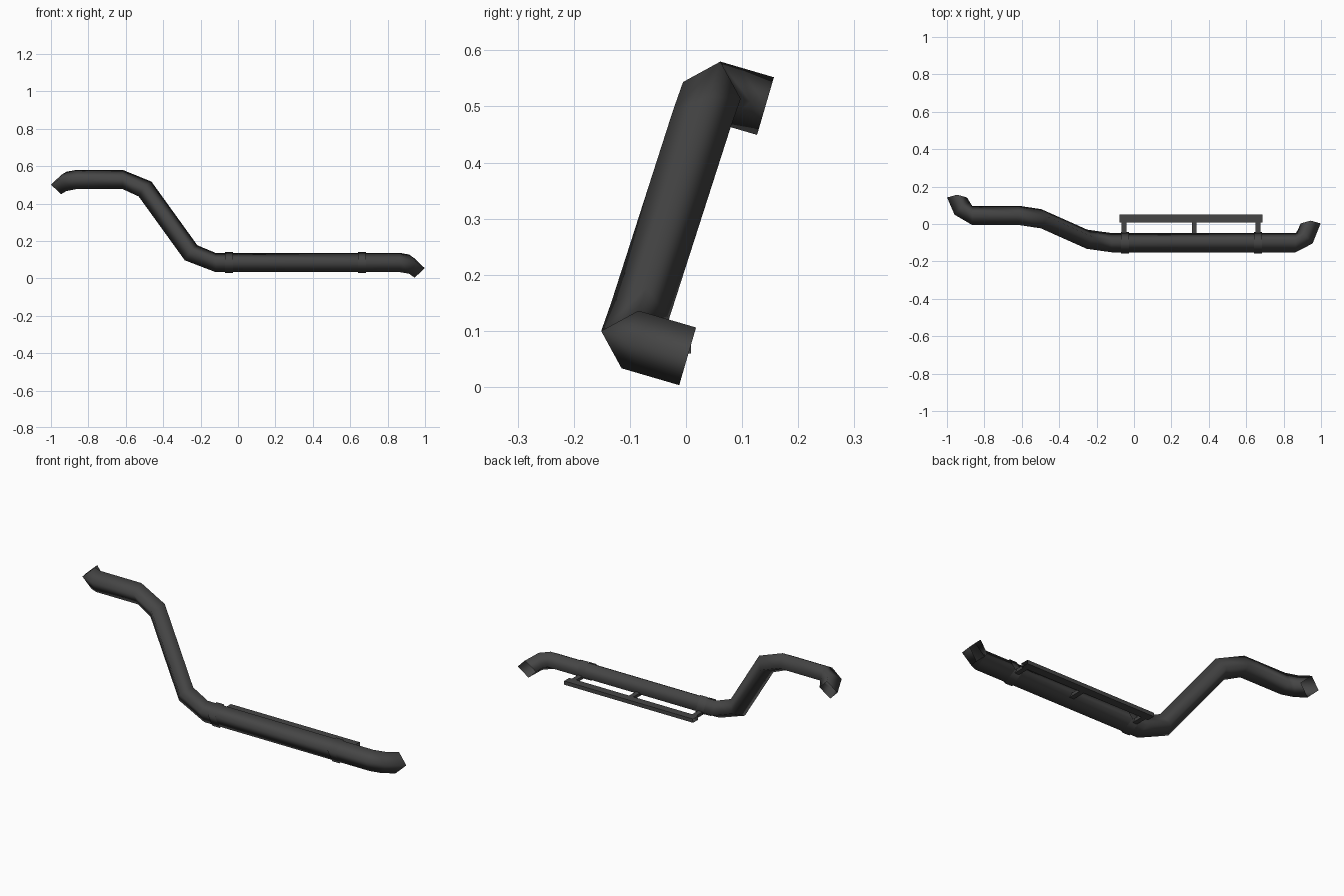
import bpy, bmesh, math
from mathutils import Vector

if "Cube" in bpy.data.objects:
    bpy.data.objects.remove(bpy.data.objects["Cube"])

mat = bpy.data.materials.new("dark grey metal")
mat.diffuse_color = (0.06, 0.06, 0.06, 1)
mat.use_nodes = True
mat.node_tree.nodes["Principled BSDF"].inputs["Base Color"].default_value = mat.diffuse_color

# The pipe lies in a plane leaning back: X along, V up the slope, W out of the back
A = math.radians(16.3)
X = Vector((1, 0, 0))
V = Vector((0, math.sin(A), math.cos(A)))
W = Vector((0, math.cos(A), -math.sin(A)))
ORIGIN = Vector((0, -0.0998, 0.0847))


def place(x, v, w):
    return ORIGIN + X * x + V * v + W * w


def finish(name, bm, smooth):
    me = bpy.data.meshes.new(name)
    bmesh.ops.recalc_face_normals(bm, faces=bm.faces)
    for f in bm.faces:
        f.smooth = smooth
    bm.to_mesh(me)
    bm.free()
    me.materials.append(mat)
    ob = bpy.data.objects.new(name, me)
    bpy.context.collection.objects.link(ob)
    return ob


def sweep(name, pts, radius, tangents, normal):
    """Open four-sided tube along pts; a missing tangent becomes the bisector."""
    bm = bmesh.new()
    rings, prev = [], None
    for i, p in enumerate(pts):
        t = tangents.get(i)
        if t is None:
            t = (p - pts[i - 1]).normalized() + (pts[i + 1] - p).normalized()
        t = t.normalized()
        if prev is not None:
            normal = prev.rotation_difference(t) @ normal
        prev = t
        side = t.cross(normal)
        rings.append([bm.verts.new(p + d * radius)
                      for d in (normal, side, -normal, -side)])
    for a, b in zip(rings, rings[1:]):
        for k in range(4):
            j = (k + 1) % 4
            bm.faces.new((a[k], a[j], b[j], b[k]))
    return finish(name, bm, True)


def box(name, x0, x1, y0, y1, z0, z1, open_ends=False):
    bm = bmesh.new()
    bmesh.ops.create_cube(bm, size=1)
    for v in bm.verts:
        v.co = Vector((x1 if v.co.x > 0 else x0,
                       y1 if v.co.y > 0 else y0,
                       z1 if v.co.z > 0 else z0))
    if open_ends:
        bm.normal_update()
        bmesh.ops.delete(bm, geom=[f for f in bm.faces if abs(f.normal.x) > 0.9],
                         context='FACES_ONLY')
    return finish(name, bm, False)


# Main bent pipe, from the left (upper) mouth to the right (lower) mouth
path = [place(*p) for p in (
    (-0.946, 0.467, 0.115), (-0.918, 0.467, 0.053), (-0.865, 0.467, 0.0155),
    (-0.617, 0.467, 0.0155), (-0.497, 0.413, 0.0125), (-0.251, 0.055, 0.003),
    (-0.12, 0, 0), (0.864, 0, 0), (0.914, 0, 0.03), (0.9445, 0, 0.107))]
sweep("bent_pipe", path, 0.0535,
      {0: -W, 2: X, 3: X, 6: X, 7: X, 9: W}, V)

# Collars around the lower run
for side, x in (("left", -0.048), ("right", 0.663)):
    sweep("collar_" + side, [place(x - 0.022, 0, 0), place(x + 0.022, 0, 0)],
          0.0595, {0: X, 1: X}, V)

# Mounting rail behind the pipe, an open-ended box section
box("mounting_rail", -0.078, 0.688, 0.008, 0.051, 0.058, 0.078, True)

# Three arms joining pipe and rail
for i, x in enumerate((-0.053, 0.322, 0.662)):
    box("rail_arm_%d" % (i + 1), x - 0.013, x + 0.013, -0.075, 0.009, 0.06, 0.076)
